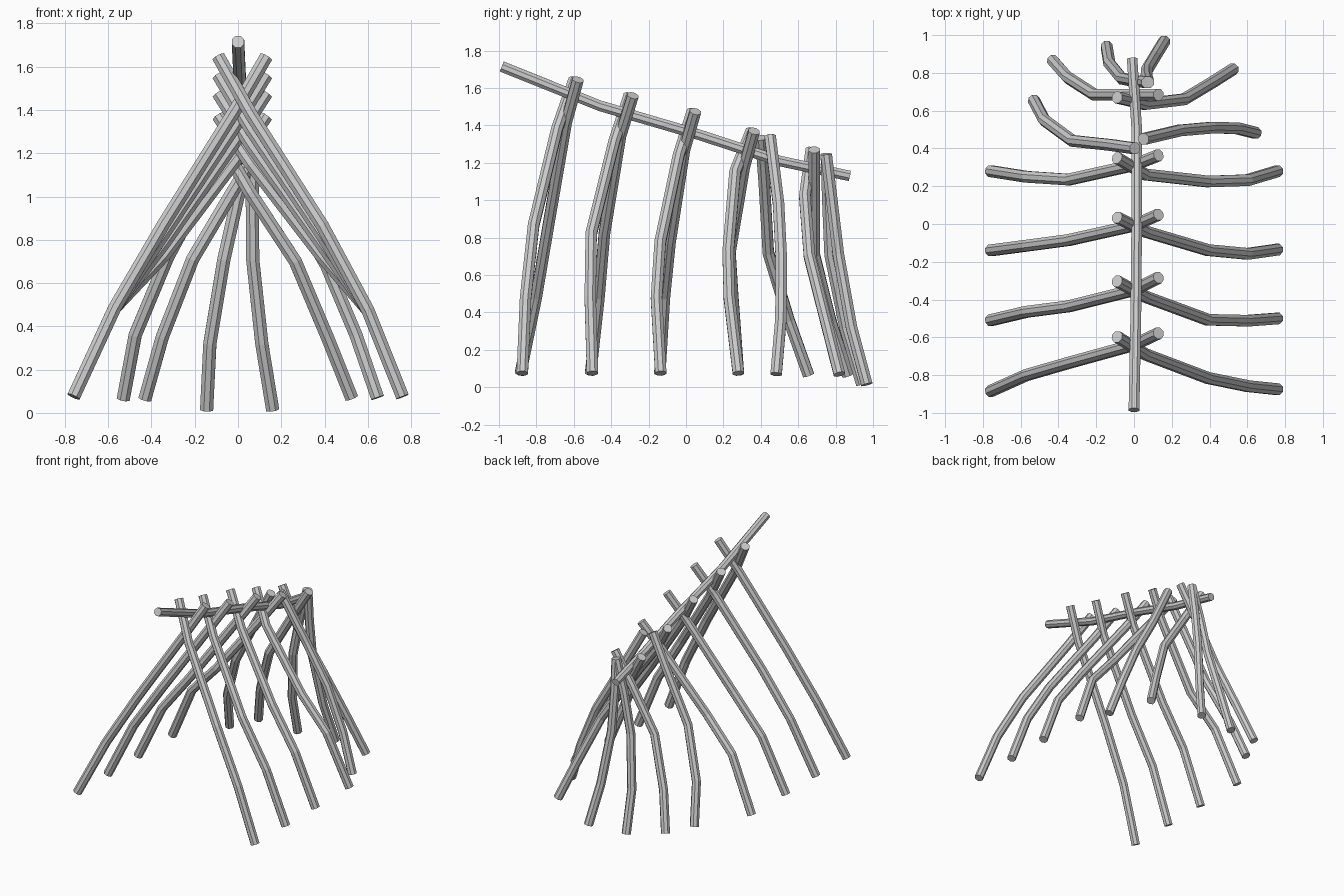
import bpy, bmesh, math
from mathutils import Vector

SIDES = 8


def pole(name, pts, r0=0.033, r1=0.033):
    """Faceted, bent wooden pole swept through a few points."""
    pts = [Vector(p) for p in pts]
    bm = bmesh.new()
    rings = []
    last = len(pts) - 1
    ref = Vector((0, 1, 0)) if abs((pts[-1] - pts[0]).normalized().z) > 0.5 else Vector((0, 0, 1))
    for i, p in enumerate(pts):
        t = (pts[min(i + 1, last)] - pts[max(i - 1, 0)]).normalized()
        u = (ref - t * ref.dot(t)).normalized()
        v = t.cross(u)
        r = r0 + (r1 - r0) * i / last
        rings.append([bm.verts.new(p + r * (u * math.cos(a) + v * math.sin(a)))
                      for a in (2 * math.pi * (k + 0.5) / SIDES for k in range(SIDES))])
    for a, b in zip(rings, rings[1:]):
        for k in range(SIDES):
            n = (k + 1) % SIDES
            bm.faces.new((a[k], a[n], b[n], b[k]))
    bm.faces.new(rings[0][::-1])
    bm.faces.new(rings[-1])
    bmesh.ops.recalc_face_normals(bm, faces=bm.faces[:])
    me = bpy.data.meshes.new(name)
    bm.to_mesh(me)
    bm.free()
    bpy.context.collection.objects.link(bpy.data.objects.new(name, me))


# sloping ridge pole
pole("ridge_pole", [(0, -0.985, 1.715), (0.01, -0.46, 1.505), (0.015, 0.07, 1.35),
                    (0.015, 0.5, 1.21), (-0.01, 0.875, 1.13)], 0.031, 0.03)

# four crossing pairs: top height, y along the left pole, y along the right pole
pairs = [
    (1.645, (-0.885, -0.80, -0.735, -0.64, -0.578), (-0.875, -0.858, -0.815, -0.69, -0.597)),
    (1.56, (-0.51, -0.465, -0.436, -0.35, -0.284), (-0.50, -0.512, -0.507, -0.385, -0.303)),
    (1.475, (-0.14, -0.115, -0.085, -0.008, 0.05), (-0.135, -0.158, -0.138, -0.04, 0.035)),
    (1.37, (0.28, 0.25, 0.235, 0.312, 0.364), (0.28, 0.232, 0.225, 0.262, 0.35)),
]
for i, (top, yl, yr) in enumerate(pairs, 1):
    s = top / 1.645
    left = [(-0.76, 0.075), (-0.57, 0.485), (-0.345, 0.87 * s), (0, 1.42 * s), (0.13, top)]
    right = [(0.76, 0.075), (0.60, 0.475), (0.39, 0.865 * s), (0.06, 1.38 * s), (-0.09, top)]
    pole(f"left_rafter_{i}", [(x, y, z) for (x, z), y in zip(left, yl)])
    pole(f"right_rafter_{i}", [(x, y, z) for (x, z), y in zip(right, yr)])

# poles fanning around the rear
rear = {
    "left_rear_pole_1": [(-0.53, 0.655, 0.065), (-0.475, 0.55, 0.36), (-0.325, 0.44, 0.72),
                         (-0.12, 0.418, 1.1), (0.005, 0.40, 1.335)],
    "right_rear_pole_1": [(0.645, 0.482, 0.07), (0.545, 0.507, 0.36), (0.41, 0.51, 0.68),
                          (0.24, 0.495, 0.98), (0.05, 0.45, 1.34)],
    "left_rear_pole_2": [(-0.43, 0.865, 0.065), (-0.35, 0.775, 0.35), (-0.21, 0.685, 0.71),
                         (-0.02, 0.685, 1.03), (0.13, 0.685, 1.27)],
    "right_rear_pole_2": [(0.525, 0.82, 0.07), (0.415, 0.75, 0.345), (0.265, 0.66, 0.70),
                          (0.055, 0.635, 1.02), (-0.09, 0.67, 1.27)],
    "left_rear_pole_3": [(-0.145, 0.94, 0.015), (-0.13, 0.85, 0.32), (-0.065, 0.77, 0.71),
                         (0.0, 0.758, 1.0), (0.07, 0.75, 1.245)],
    "right_rear_pole_3": [(0.16, 0.967, 0.015), (0.11, 0.885, 0.32), (0.068, 0.815, 0.71),
                          (0.066, 0.78, 1.0), (0.075, 0.75, 1.245)],
}
for name, pts in rear.items():
    pole(name, pts)
